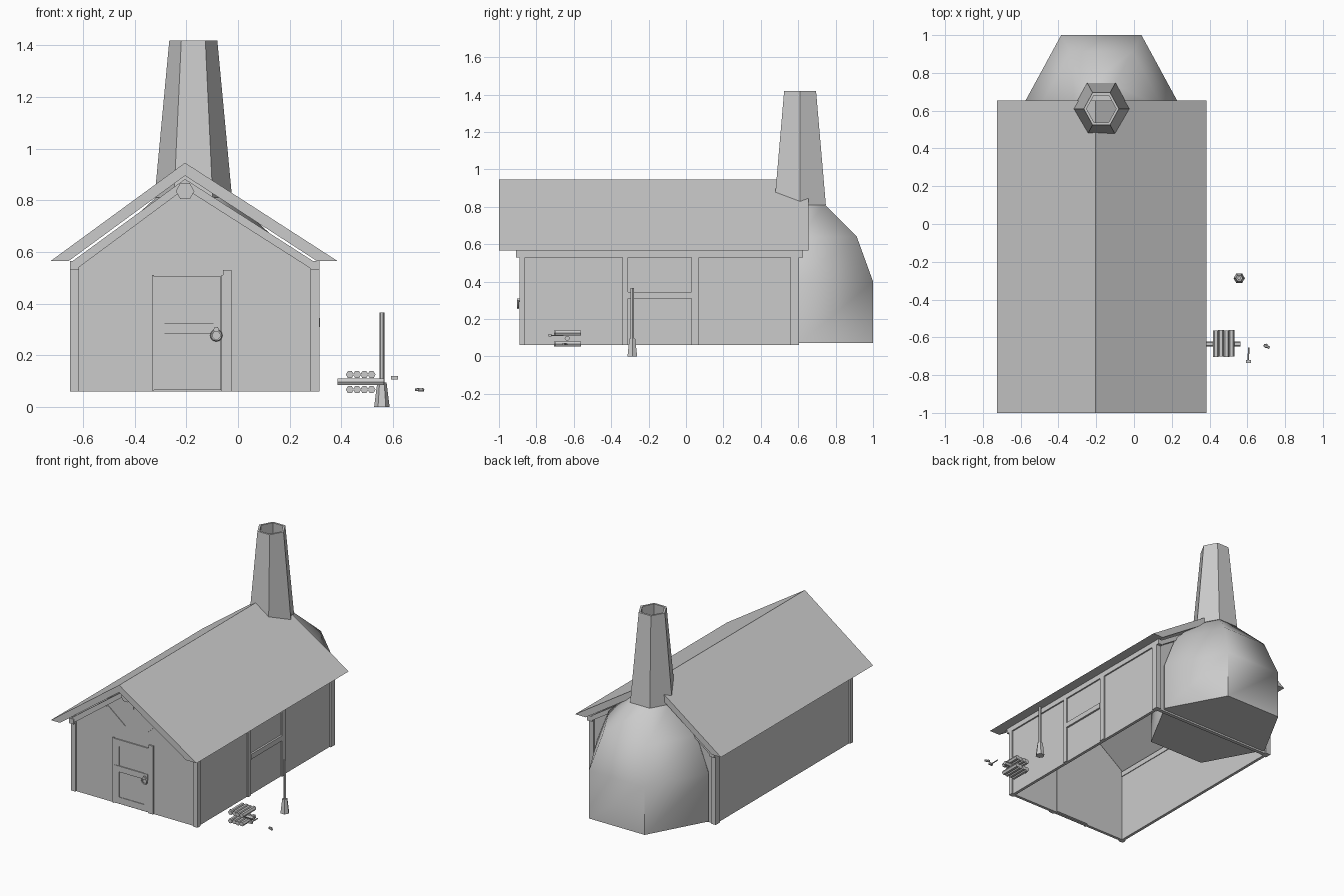
import bpy, bmesh, math
from mathutils import Vector

if "Cube" in bpy.data.objects:
    bpy.data.objects.remove(bpy.data.objects["Cube"])


def make(name, verts, faces, smooth=None):
    me = bpy.data.meshes.new(name)
    me.from_pydata(verts, [], faces)
    bm = bmesh.new()
    bm.from_mesh(me)
    bmesh.ops.recalc_face_normals(bm, faces=bm.faces)
    bm.to_mesh(me)
    bm.free()
    ob = bpy.data.objects.new(name, me)
    bpy.context.collection.objects.link(ob)
    if smooth:
        bpy.ops.object.select_all(action='DESELECT')
        ob.select_set(True)
        bpy.context.view_layer.objects.active = ob
        bpy.ops.object.shade_smooth_by_angle(angle=math.radians(smooth))
    return ob


def prism(name, pts, y0, y1):
    """Extrude an x-z outline along y."""
    n = len(pts)
    verts = [(x, y, z) for y in (y0, y1) for x, z in pts]
    faces = [tuple(range(n)), tuple(range(2 * n - 1, n - 1, -1))]
    faces += [(i, (i + 1) % n, (i + 1) % n + n, i + n) for i in range(n)]
    return make(name, verts, faces)


def box(name, x0, x1, y0, y1, z0, z1):
    return prism(name, [(x0, z0), (x1, z0), (x1, z1), (x0, z1)], y0, y1)


def rod(name, a, b, r0, r1=None, n=6):
    """Tapered n-sided rod between two points."""
    a, b = Vector(a), Vector(b)
    r1 = r0 if r1 is None else r1
    q = (b - a).to_track_quat('Z', 'Y')
    verts = []
    for p, r in ((a, r0), (b, r1)):
        verts += [p + q @ Vector((r * math.cos(2 * math.pi * i / n),
                                  r * math.sin(2 * math.pi * i / n), 0)) for i in range(n)]
    faces = [tuple(range(n)), tuple(range(n, 2 * n))]
    faces += [(i, (i + 1) % n, (i + 1) % n + n, i + n) for i in range(n)]
    return make(name, verts, faces)


def hex_lathe(name, rings, c, ys, cap0=False, loop=False, smooth=None):
    """Stack six-sided rings given as (radius, z)."""
    verts = [(c[0] + r * math.cos(i * math.pi / 3), c[1] + ys * r * math.sin(i * math.pi / 3), z)
             for r, z in rings for i in range(6)]
    n = len(rings)
    faces = [(k * 6 + i, k * 6 + (i + 1) % 6, (k + 1) % n * 6 + (i + 1) % 6, (k + 1) % n * 6 + i)
             for k in range(n if loop else n - 1) for i in range(6)]
    if cap0:
        faces.append(tuple(range(6)))
    return make(name, verts, faces, smooth)


RX = -0.205  # ridge x

# Roof shell
prism("roof", [(-0.725, 0.565), (RX, 0.945), (0.385, 0.565), (0.305, 0.565),
               (RX, 0.895), (-0.655, 0.565)], -1.0, 0.655)

# Gable walls, front and back
gable = [(-0.64, 0.06), (0.305, 0.06), (0.305, 0.54), (RX, 0.86), (-0.64, 0.54)]
prism("front_wall", gable, -0.88, -0.86)
prism("back_wall", gable, 0.57, 0.595)

# Side walls
box("left_wall", -0.64, -0.62, -0.88, 0.595, 0.06, 0.55)
box("right_wall", 0.285, 0.305, -0.88, 0.595, 0.06, 0.55)

# Corner posts and wall plates
for side, x0, x1 in (("left", -0.65, -0.615), ("right", 0.28, 0.315)):
    box(side + "_front_post", x0, x1, -0.89, -0.86, 0.06, 0.535)
    box(side + "_back_post", x0, x1, 0.56, 0.605, 0.06, 0.535)
    box(side + "_wall_plate", x0, x1, -0.91, 0.625, 0.53, 0.565)

# Rafters under the roof ends
rafter = [(-0.64, 0.565), (RX, 0.882), (0.29, 0.565), (0.29, 0.53), (RX, 0.845), (-0.63, 0.53)]
for name, y0 in (("front_rafters", -0.905), ("back_rafters", 0.58)):
    prism(name, rafter, y0, y0 + 0.04)
rod("ridge_beam", (RX, -0.93, 0.835), (RX, 0.64, 0.835), 0.036)

# Gable struts and king post
prism("left_strut", [(-0.24, 0.61), (-0.37, 0.715), (-0.43, 0.68), (-0.31, 0.58)], -0.884, -0.87)
prism("right_strut", [(-0.14, 0.645), (-0.04, 0.728), (0.015, 0.69), (-0.075, 0.605)], -0.884, -0.87)
box("king_post", -0.235, -0.175, -0.884, -0.87, 0.74, 0.82)

# Right wall framing with a window opening panel
for i, (y0, y1) in enumerate(((-0.34, -0.31), (0.03, 0.07))):
    box("window_post_%d" % i, 0.29, 0.315, y0, y1, 0.06, 0.535)
box("window_rail", 0.29, 0.318, -0.31, 0.03, 0.31, 0.345)

# Door, frame and ring handle
box("door_panel", -0.325, -0.065, -0.884, -0.855, 0.065, 0.505)
for name, x0, x1, z0, z1 in (("door_left_stile", -0.325, -0.285, 0.065, 0.505),
                             ("door_right_stile", -0.095, -0.065, 0.065, 0.505),
                             ("door_bottom_rail", -0.285, -0.095, 0.065, 0.11),
                             ("door_top_rail", -0.285, -0.095, 0.46, 0.505)):
    box(name, x0, x1, -0.888, -0.88, z0, z1)
box("door_crossbar", -0.325, -0.065, -0.891, -0.88, 0.285, 0.325)
box("door_left_jamb", -0.332, -0.326, -0.89, -0.86, 0.06, 0.51)
box("door_right_jamb", -0.064, -0.059, -0.89, -0.86, 0.06, 0.51)
box("door_post", -0.058, -0.025, -0.89, -0.86, 0.06, 0.53)
bpy.ops.mesh.primitive_torus_add(major_segments=12, minor_segments=5, major_radius=0.019,
                                 minor_radius=0.005, location=(-0.084, -0.898, 0.277),
                                 rotation=(math.pi / 2, 0, 0))
bpy.context.object.name = "door_ring"
rod("door_ring_mount", (-0.084, -0.885, 0.3), (-0.084, -0.903, 0.3), 0.011)

# Six-sided oven dome and its hollow chimney
C = (-0.173, 0.61)
hex_lathe("oven_dome", [(0.425, 0.072), (0.425, 0.40), (0.33, 0.64), (0.14, 0.815)],
          C, 1.06, cap0=True, smooth=61)
hex_lathe("chimney", [(0.15, 0.81), (0.093, 1.418), (0.078, 1.418), (0.13, 0.81)],
          C, 1.06, loop=True)

# Firewood stack
rod("stack_bearer", (0.385, -0.635, 0.097), (0.565, -0.635, 0.097), 0.014)
for i in range(4):
    x = 0.433 + 0.028 * i
    for row, z in (("lower", 0.067), ("upper", 0.125)):
        rod("%s_log_%d" % (row, i), (x, -0.705 + 0.004 * (i % 2), z),
            (x, -0.565 + 0.004 * (i % 2), z), 0.0155)

# Small hatchet and loose chip
rod("hatchet_handle", (0.605, -0.73, 0.112), (0.607, -0.655, 0.112), 0.004)
box("hatchet_head", 0.592, 0.62, -0.735, -0.72, 0.107, 0.12)
rod("wood_chip", (0.688, -0.64, 0.067), (0.718, -0.655, 0.066), 0.007)
rod("wood_chip_small", (0.695, -0.655, 0.067), (0.703, -0.635, 0.066), 0.005)

# Standing post on a tapered foot
rod("post_foot", (0.557, -0.287, 0), (0.557, -0.287, 0.095), 0.03, 0.018)
rod("post_pole", (0.557, -0.287, 0.09), (0.557, -0.287, 0.365), 0.01)
